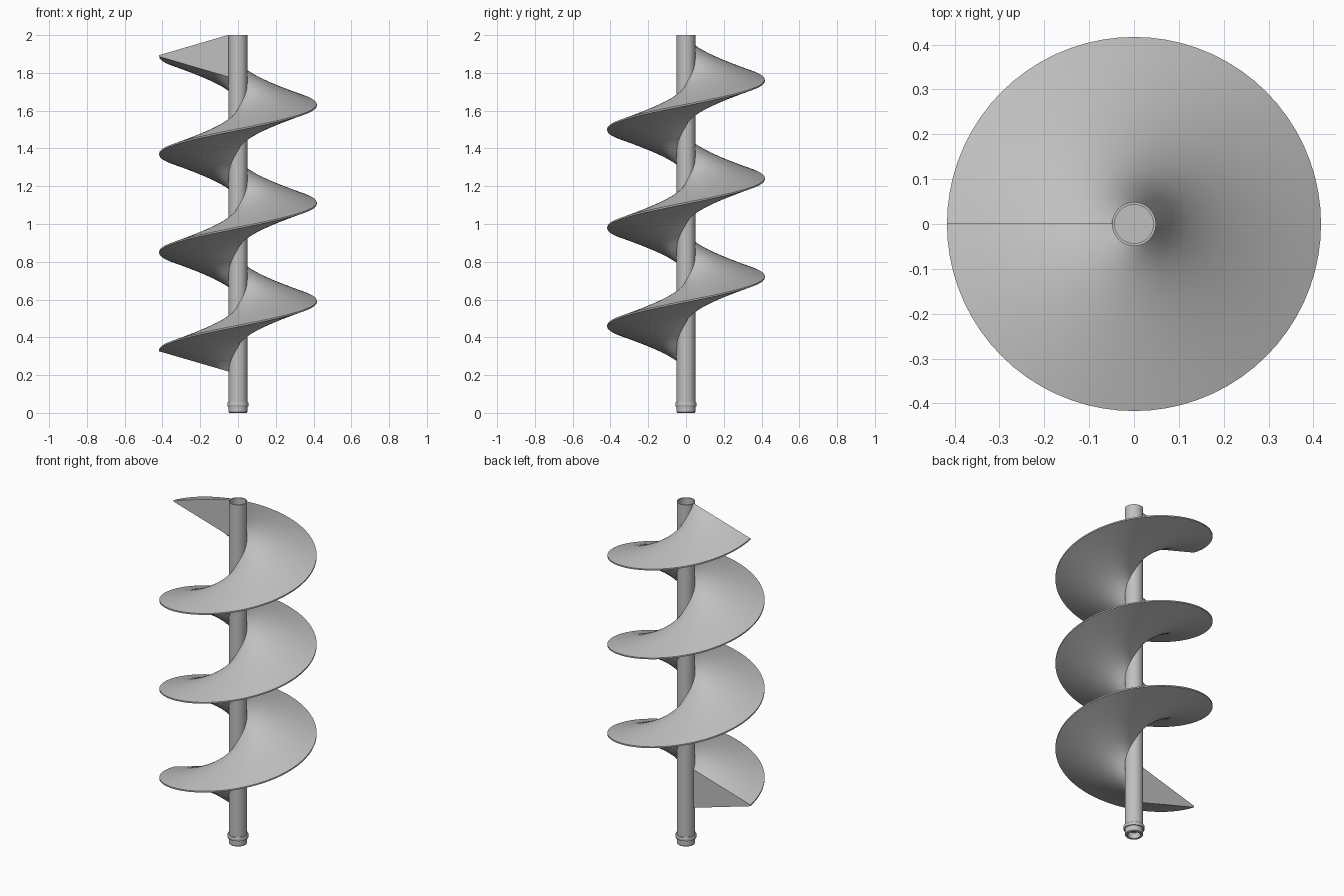
import bpy, bmesh, math

cube = bpy.data.objects.get("Cube")
if cube:
    bpy.data.objects.remove(cube, do_unlink=True)

steel = bpy.data.materials.new("grey steel")
steel.use_nodes = True
GREY = (0.53, 0.53, 0.53, 1)
steel.diffuse_color = GREY
steel.node_tree.nodes["Principled BSDF"].inputs["Base Color"].default_value = GREY


def finish(name, bm):
    bmesh.ops.recalc_face_normals(bm, faces=bm.faces)
    mesh = bpy.data.meshes.new(name)
    bm.to_mesh(mesh)
    bm.free()
    mesh.materials.append(steel)
    obj = bpy.data.objects.new(name, mesh)
    bpy.context.scene.collection.objects.link(obj)
    bpy.ops.object.select_all(action="DESELECT")
    obj.select_set(True)
    bpy.context.view_layer.objects.active = obj
    bpy.ops.object.shade_smooth_by_angle(angle=math.radians(35))
    return obj


def loft(bm, rings, closed):
    """Skin equal-length vertex rings, joining last to first when closed."""
    pairs = list(zip(rings, rings[1:]))
    if closed:
        pairs.append((rings[-1], rings[0]))
    for a, b in pairs:
        for i in range(len(a)):
            j = (i + 1) % len(a)
            bm.faces.new((a[i], a[j], b[j], b[i]))


def lathe(name, profile, sides=48):
    """Revolve (radius, z) points, with flat caps at both ends."""
    bm = bmesh.new()
    rings = [[bm.verts.new((r * math.cos(k * math.tau / sides),
                            r * math.sin(k * math.tau / sides), z))
              for k in range(sides)] for r, z in profile]
    loft(bm, rings, False)
    bm.faces.new(rings[0])
    bm.faces.new(rings[-1])
    return finish(name, bm)


# Shaft with a blind bore at each end
lathe("shaft", [(0.034, 0.06), (0.034, 0), (0.046, 0), (0.049, 0.004),
                (0.049, 2), (0.043, 2), (0.043, 1.9)])

# Retaining collar near the foot, hidden core keeps it solid
lathe("collar", [(0.045, 0.034), (0.054, 0.034), (0.056, 0.037),
                 (0.056, 0.052), (0.054, 0.055), (0.045, 0.055)])

# Helical flight: wedge section, thick at the shaft and thin at the rim
PITCH, TURNS, START = 0.52, 3, 0.33
STEPS, RADIAL = 72, 10
INNER, OUTER = 0.047, 0.417
ROOT, RIM = 0.112, 0.004

bm = bmesh.new()
fractions = [i / RADIAL for i in range(RADIAL + 1)]
section = []
for side, order in ((1, fractions), (-1, fractions[::-1])):
    for f in order:
        section.append((INNER + (OUTER - INNER) * f,
                        side * (ROOT + (RIM - ROOT) * f)))

rings = []
for k in range(STEPS * TURNS + 1):
    turn = k / STEPS
    angle = math.pi + turn * math.tau
    rings.append([bm.verts.new((r * math.cos(angle), r * math.sin(angle),
                                START + turn * PITCH + z))
                  for r, z in section])
loft(bm, rings, False)
bm.faces.new(rings[0])
bm.faces.new(rings[-1])
finish("helical_flight", bm)
